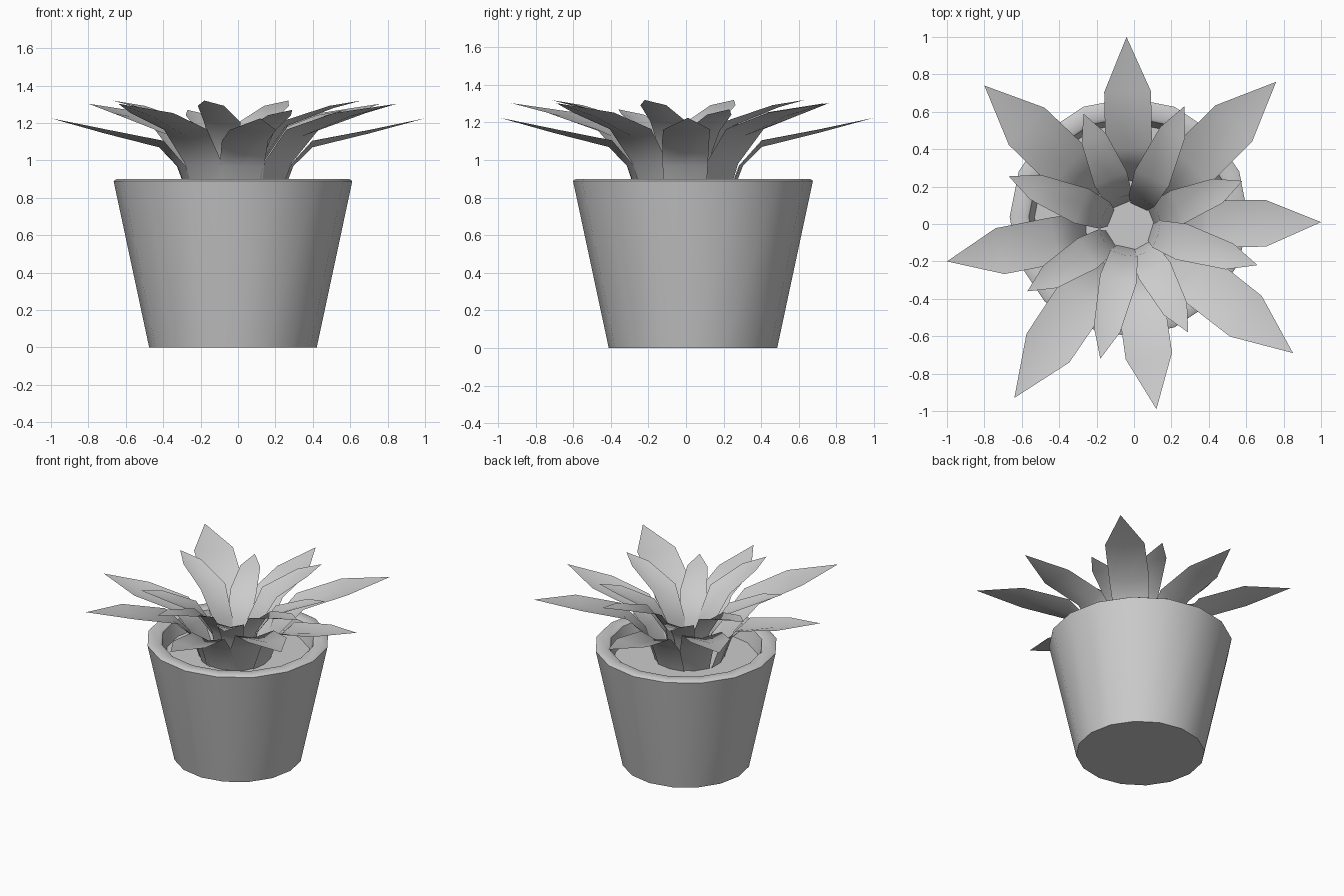
import bpy, bmesh, math
from mathutils import Vector

if "Cube" in bpy.data.objects:
    bpy.data.objects.remove(bpy.data.objects["Cube"])

PX, PY = -0.027, 0.037      # pot axis
CX, CY = -0.02, -0.01       # rosette axis


def make_object(name, bm, angle):
    mesh = bpy.data.meshes.new(name)
    bm.to_mesh(mesh)
    bm.free()
    ob = bpy.data.objects.new(name, mesh)
    bpy.context.collection.objects.link(ob)
    bpy.ops.object.select_all(action='DESELECT')
    ob.select_set(True)
    bpy.context.view_layer.objects.active = ob
    bpy.ops.object.shade_smooth_by_angle(angle=math.radians(angle))
    return ob


def lathe(name, profile, sides=16):
    # revolve (radius, z) points, closing both ends with a flat disc
    bm = bmesh.new()
    rings = []
    for r, z in profile:
        rings.append([bm.verts.new((PX + r * math.cos(2 * math.pi * i / sides),
                                    PY + r * math.sin(2 * math.pi * i / sides), z))
                      for i in range(sides)])
    for a, b in zip(rings, rings[1:]):
        for i in range(sides):
            j = (i + 1) % sides
            bm.faces.new((a[i], a[j], b[j], b[i]))
    bm.faces.new(rings[0][::-1])
    bm.faces.new(rings[-1])
    return make_object(name, bm, 35)


def leaf(name, tip, shape):
    # shape rows: (distance fraction, z, half width, cup height), last row is the tip
    d = Vector((tip[0] - CX, tip[1] - CY, 0))
    length = d.length
    d.normalize()
    side = Vector((-d.y, d.x, 0))
    bm = bmesh.new()
    rows = []
    for f, z, w, cup in shape[:-1]:
        mid = Vector((CX, CY, z)) + d * (f * length)
        # steep lower part cups inwards, upper part cups upwards
        lean = -d * cup if z < 1.05 else Vector((0, 0, cup))
        rows.append([bm.verts.new(mid + side * (w * s) + lean * s * s) for s in (-1, 0, 1)])
    f, z = shape[-1][:2]
    end = bm.verts.new(Vector((CX, CY, z)) + d * (f * length))
    for a, b in zip(rows, rows[1:]):
        for i in range(2):
            bm.faces.new((a[i], b[i], b[i + 1], a[i + 1]))
    for i in range(2):
        bm.faces.new((rows[-1][i], end, rows[-1][i + 1]))
    bmesh.ops.reverse_faces(bm, faces=bm.faces[:])
    return make_object(name, bm, 60)


# Tapered pot with thick rim, hollow down to the soil
lathe("pot", [(0.448, 0), (0.635, 0.875), (0.638, 0.89), (0.622, 0.9),
              (0.55, 0.9), (0.535, 0.89), (0.505, 0.78)])

# Four leaf types, two per ring
low_outer = [(0.24, 0.78, 0.11, 0.02), (0.31, 0.97, 0.12, 0.02), (0.41, 1.07, 0.125, 0.035),
             (0.71, 1.145, 0.125, 0.018), (1, 1.225)]
high_outer = [(0.22, 0.78, 0.10, 0.02), (0.28, 0.98, 0.12, 0.02), (0.42, 1.13, 0.14, 0.035),
              (0.71, 1.235, 0.138, 0.018), (1, 1.303)]
high_inner = [(0.16, 0.78, 0.048, 0), (0.22, 1.0, 0.075, 0.01), (0.40, 1.18, 0.10, 0.025),
              (0.78, 1.28, 0.072, 0.012), (1, 1.32)]
low_inner = [(0.19, 0.78, 0.048, 0), (0.25, 0.98, 0.075, 0.01), (0.42, 1.13, 0.095, 0.025),
             (0.78, 1.23, 0.07, 0.012), (1, 1.27)]

rosette = {
    "low_outer_leaf": (low_outer, [(-0.04, 1.0), (1.0, 0.01), (0.12, -0.99), (-1.0, -0.2)]),
    "high_outer_leaf": (high_outer, [(0.76, 0.76), (0.85, -0.69), (-0.64, -0.93), (-0.8, 0.74)]),
    "high_inner_leaf": (high_inner, [(0.27, 0.63), (0.66, -0.22), (-0.18, -0.72), (-0.67, 0.255)]),
    "low_inner_leaf": (low_inner, [(0.58, 0.23), (0.29, -0.58), (-0.57, -0.36), (-0.27, 0.59)]),
}
for name, (shape, tips) in rosette.items():
    for i, tip in enumerate(tips):
        leaf(f"{name}_{i + 1}", tip, shape)
